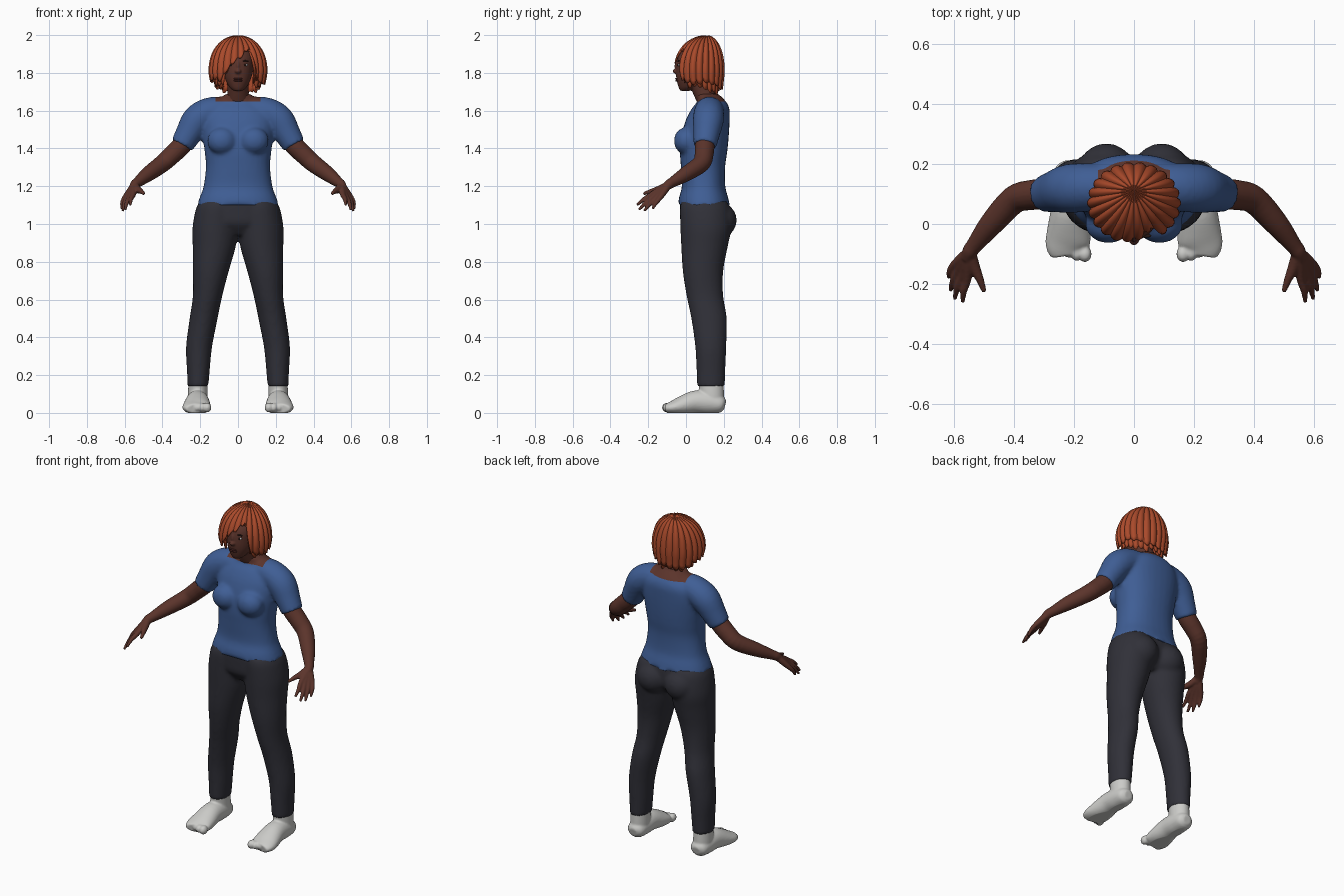
import bpy, bmesh, math, random
from mathutils import Vector, Matrix

random.seed(4)
cube = bpy.data.objects.get("Cube")
if cube:
    bpy.data.objects.remove(cube, do_unlink=True)


def material(name, r, g, b):
    m = bpy.data.materials.new(name)
    m.use_nodes = True
    m.diffuse_color = (r, g, b, 1)
    bsdf = next(n for n in m.node_tree.nodes if n.type == 'BSDF_PRINCIPLED')
    bsdf.inputs["Base Color"].default_value = (r, g, b, 1)
    bsdf.inputs["Roughness"].default_value = 0.7
    return m


skin = material("brown skin", .105, .034, .024)
shirt_blue = material("shirt blue", .05, .112, .3)
charcoal = material("trouser charcoal", .03, .03, .04)
hair_red = material("hair copper", .4, .068, .024)
shoe_grey = material("shoe light grey", .6, .6, .58)
eye_grey = material("eye grey", .4, .4, .4)
dark = material("dark brown", .02, .009, .007)
lip = material("lip brown", .075, .02, .017)


def smooth_rows(rows, n=4):
    """Round off a list of rows with a spline through them."""
    p = [rows[0], *rows, rows[-1]]
    out = []
    for i in range(1, len(p) - 2):
        for k in range(n):
            t = k / n
            out.append([.5 * (2*b + (c-a)*t + (2*a - 5*b + 4*c - d)*t*t
                              + (3*b - a - 3*c + d)*t**3)
                        for a, b, c, d in zip(*p[i-1:i+3])])
    return out + [rows[-1]]


def loft(bm, rows, side=1, follow=False, power=1, sides=32):
    """Skin rings (x, y, z, half width, half depth); level, or square to the path."""
    rows = smooth_rows(rows)
    centres = [Vector((side * r[0], r[1], r[2])) for r in rows]
    rings = []
    for i, (c, row) in enumerate(zip(centres, rows)):
        u, v = Vector((1, 0, 0)), Vector((0, 1, 0))
        if follow:
            t = centres[min(i + 1, len(rows) - 1)] - centres[max(i - 1, 0)]
            u = t.cross(Vector((0, 0, 1))).normalized()
            v = u.cross(t).normalized()
        ring = []
        for k in range(sides):
            a = math.tau * k / sides
            ca, sa = (math.copysign(abs(f) ** power, f) for f in (math.cos(a), math.sin(a)))
            ring.append(bm.verts.new(c + u * row[3] * ca + v * row[4] * sa))
        rings.append(ring)
    for low, high in zip(rings, rings[1:]):
        for k in range(sides):
            j = (k + 1) % sides
            bm.faces.new((low[k], low[j], high[j], high[k]))
    bm.faces.new(rings[0])
    bm.faces.new(rings[-1])


def tube(bm, points, side=1):
    """Round limb through (x, y, z, radius) points."""
    loft(bm, [(*p, p[3]) for p in points], side, follow=True, sides=20)


def ball(bm, loc, size):
    bmesh.ops.create_icosphere(bm, subdivisions=3, radius=1,
                               matrix=Matrix.LocRotScale(Vector(loc), None, Vector(size)))


def finish(name, bm, mat, voxel=0, relax=4):
    """Make the object; with a voxel size, fuse its volumes into one skin."""
    bmesh.ops.recalc_face_normals(bm, faces=bm.faces[:])
    me = bpy.data.meshes.new(name)
    bm.to_mesh(me)
    bm.free()
    ob = bpy.data.objects.new(name, me)
    bpy.context.collection.objects.link(ob)
    if voxel:
        fuse = ob.modifiers.new("fuse", 'REMESH')
        fuse.mode, fuse.voxel_size = 'VOXEL', voxel
        soft = ob.modifiers.new("soften", 'SMOOTH')
        soft.factor, soft.iterations = .5, relax
        graph = bpy.context.evaluated_depsgraph_get()
        fused = bpy.data.meshes.new_from_object(ob.evaluated_get(graph))
        ob.modifiers.clear()
        ob.data = fused
        bpy.data.meshes.remove(me)
        fused.name = name
    ob.data.materials.clear()
    ob.data.materials.append(mat)
    for p in ob.data.polygons:
        p.use_smooth = True
        p.material_index = 0
    return ob


# shirt: trunk, bust and short sleeves in one skin
bm = bmesh.new()
loft(bm, [(0, .095, 1.1, .217, .137), (0, .093, 1.14, .203, .13), (0, .093, 1.2, .182, .115),
          (0, .09, 1.3, .17, .117), (0, .093, 1.38, .176, .125), (0, .1, 1.46, .186, .126),
          (0, .115, 1.55, .19, .116), (0, .13, 1.61, .165, .1), (0, .135, 1.65, .115, .075),
          (0, .11, 1.69, .062, .06)], power=.88)
for s in (1, -1):
    ball(bm, (s * .085, .0, 1.44), (.078, .064, .072))
    tube(bm, [(.07, .125, 1.6, .075), (.15, .122, 1.59, .08), (.215, .118, 1.55, .082),
              (.26, .109, 1.48, .071), (.298, .1, 1.415, .061)], s)
shirt = finish("shirt", bm, shirt_blue, .011)

# wide neckline, cut into the shirt and coloured as skin
bm = bmesh.new()
bm.from_mesh(shirt.data)
for spot, normal in (((0, 0, 1.648), (0, 0, 1)), ((.12, 0, 0), (1, 0, 0)), ((-.12, 0, 0), (1, 0, 0))):
    bmesh.ops.bisect_plane(bm, geom=bm.verts[:] + bm.edges[:] + bm.faces[:],
                           plane_co=spot, plane_no=normal)
for f in bm.faces:
    c = f.calc_center_median()
    f.material_index = int(c.z > 1.648 and abs(c.x) < .12)
bm.to_mesh(shirt.data)
bm.free()
shirt.data.materials.append(skin)

# trousers: hips, seat and both legs
bm = bmesh.new()
loft(bm, [(0, .1, .94, .08, .08), (0, .1, 1, .2, .125), (0, .098, 1.06, .222, .13),
          (0, .095, 1.125, .205, .128)], power=.9)
for s in (1, -1):
    ball(bm, (s * .092, .163, 1.02), (.1, .106, .1))
    loft(bm, [(.212, .132, .14, .055, .074), (.21, .132, .22, .06, .076), (.206, .131, .35, .069, .082),
              (.182, .122, .5, .074, .094), (.161, .1, .62, .078, .097), (.144, .09, .75, .095, .107),
              (.126, .098, .88, .114, .123), (.12, .105, .98, .121, .135),
              (.11, .1, 1.08, .113, .132), (.1, .095, 1.12, .1, .12)], s)
finish("trousers", bm, charcoal, .011)

# head and neck
bm = bmesh.new()
loft(bm, [(0, -.005, 1.705, .022, .025), (0, .01, 1.725, .046, .05), (0, .025, 1.77, .069, .076),
          (0, .045, 1.82, .081, .099), (0, .055, 1.88, .085, .1), (0, .072, 1.93, .07, .08),
          (0, .08, 1.965, .03, .03)])
loft(bm, [(0, .13, 1.62, .07, .06), (0, .1, 1.68, .057, .058), (0, .07, 1.76, .057, .06)])
ball(bm, (0, -.054, 1.809), (.017, .017, .013))
ball(bm, (0, -.047, 1.835), (.01, .014, .03))
finish("head", bm, skin, .005, 3)

# face details
bm = bmesh.new()
for z in (1.769, 1.759):
    ball(bm, (0, -.044, z), (.024, .013, .006))
finish("lips", bm, lip)
for s, label in ((1, "left"), (-1, "right")):
    for part, mat, y, z, size in (("eye", eye_grey, -.035, 1.842, (.014, .009, .007)),
                                  ("iris", dark, -.042, 1.842, (.006, .004, .006)),
                                  ("eyebrow", dark, -.039, 1.863, (.02, .007, .004))):
        bm = bmesh.new()
        ball(bm, (s * .038, y, z), size)
        finish(label + "_" + part, bm, mat)


def hair_shell(name, scale, drop, locks=22, cols=8, rows=18):
    """Bob of ridged locks running from the crown to a ragged hem."""
    bm = bmesh.new()
    crown = bm.verts.new((0, .11, 1.995))
    lengths = [random.uniform(-.014, .014) for _ in range(locks)]
    rings = []
    for i in range(1, rows + 1):
        t = i / rows
        ring = []
        for k in range(locks * cols):
            a = math.tau * k / (locks * cols)
            u = 2 * (k % cols) / cols - 1
            out = min(a, math.tau - a)
            # short fringe over the face, long at the sides and back
            blend = min(max((out - .5) / .25, 0), 1)
            hem = (1 - blend) * (1.872 + .15 * math.sin(a)) + blend * (1.742 + .025 * math.cos(a))
            hem += lengths[k // cols] + .02 * u * u - drop * blend
            z = 2 - (2 - hem) * t ** 1.6
            h = min((2 - z) / .2, 1)
            r = math.sqrt(1 - (1 - h) ** 2.3) - 1.2 * max(1.8 - z, 0)
            cy = .07 + .04 * (1 - min(r, 1))
            r *= scale * (1.01 - .07 * u * u)
            ring.append(bm.verts.new((r * .155 * math.sin(a), cy - r * .135 * math.cos(a),
                                      z - .005 * u * u)))
        rings.append(ring)
    n = locks * cols
    for k in range(n):
        j = (k + 1) % n
        bm.faces.new((crown, rings[0][k], rings[0][j]))
        for p, q in zip(rings, rings[1:]):
            bm.faces.new((p[k], q[k], q[j], p[j]))
    ob = finish(name, bm, hair_red)
    ob.data.set_sharp_from_angle(angle=math.radians(35))
    thick = ob.modifiers.new("thickness", 'SOLIDIFY')
    thick.thickness, thick.offset = .01, -1


hair_shell("hair", 1, 0)
hair_shell("hair_underlayer", .85, .025)

# arms with hands, and shoes
wrist = (.545, -.09, 1.21)
for s, label in ((1, "left"), (-1, "right")):
    bm = bmesh.new()
    tube(bm, [(.25, .109, 1.49, .05), (.295, .1, 1.42, .052), (.345, .096, 1.37, .05),
              (.4, .08, 1.32, .047), (.475, .0, 1.265, .04), (.53, -.07, 1.222, .028),
              (*wrist, .026), (.555, -.115, 1.19, .022)], s)
    tips = [(.57, -.26, 1.1), (.597, -.25, 1.075), (.61, -.222, 1.068), (.617, -.178, 1.08)]
    first, last = Vector((.556, -.188, 1.152)), Vector((.6, -.138, 1.138))
    for i, tip in enumerate(tips):
        knuckle = first.lerp(last, i / 3)
        middle = knuckle.lerp(Vector(tip), .5) + Vector((.004, 0, .004))
        tube(bm, [(*wrist, .019), (*Vector(wrist).lerp(knuckle, .5), .018), (*knuckle, .014),
                  (*middle, .0115), (*tip, .007)], s)
    tube(bm, [(*wrist, .018), (.53, -.14, 1.185), (.51, -.185, 1.172), (.498, -.225, 1.16)][:1]
         + [(.532, -.14, 1.185, .019), (.512, -.187, 1.172, .013), (.498, -.226, 1.16, .008)], s)
    finish(label + "_arm", bm, skin, .005, 3)

    bm = bmesh.new()
    loft(bm, [(.213, .14, .03, .05, .06), (.213, .137, .09, .052, .064), (.212, .132, .17, .05, .067)], s)
    loft(bm, [(.213, .207, .04, .025, .025), (.213, .185, .045, .05, .045), (.214, .12, .055, .058, .06),
              (.215, .05, .058, .062, .06), (.217, -.02, .04, .072, .05), (.22, -.07, .028, .074, .036),
              (.215, -.1, .022, .06, .026)], s, follow=True)
    for i in range(5):
        ball(bm, (s * (.163 + .027 * i), -.1 + .007 * i * i / 2, .028),
             (.022 - .0015 * i, .027, .026 - .002 * i))
    shoe = finish(label + "_shoe", bm, shoe_grey, .006, 3)
    for v in shoe.data.vertices:
        v.co.z = max(v.co.z, 0)
